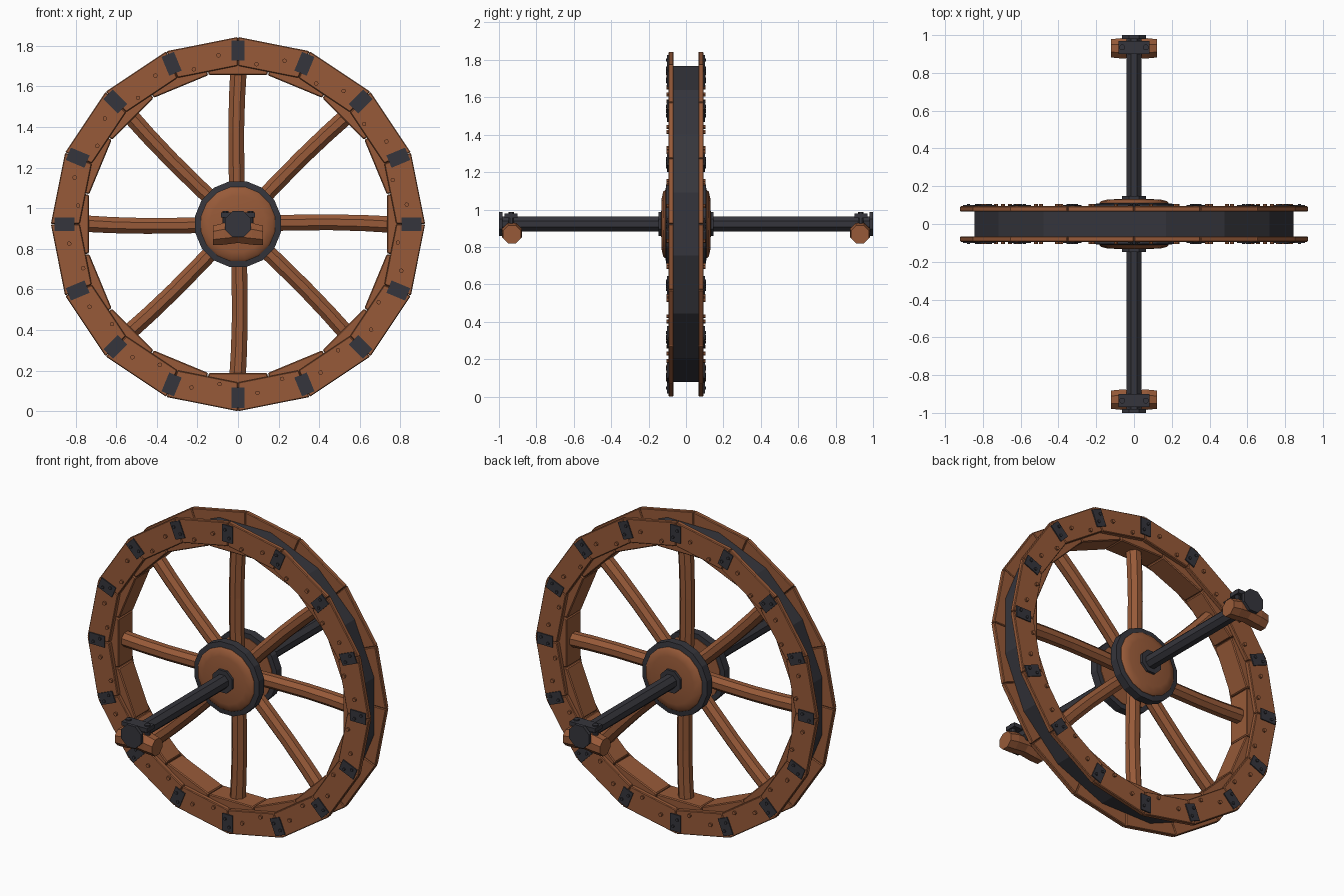
import bpy, bmesh, math
from mathutils import Matrix, Vector

cube = bpy.data.objects.get("Cube")
if cube:
    bpy.data.objects.remove(cube)

CENTRE = Matrix.Translation((0, 0, 0.922))
SEGMENTS = 16
STEP = math.tau / SEGMENTS


def material(name, colour):
    m = bpy.data.materials.new(name)
    m.use_nodes = True
    m.diffuse_color = (*colour, 1)
    bsdf = m.node_tree.nodes["Principled BSDF"]
    bsdf.inputs["Base Color"].default_value = (*colour, 1)
    bsdf.inputs["Roughness"].default_value = 0.8
    return m


WOOD = material("brown wood", (0.31, 0.102, 0.04))
IRON = material("dark iron", (0.036, 0.036, 0.045))


def finish(name, bm, mat, bevel=0, smooth=False):
    """Turn a bmesh into an object centred on the wheel hub."""
    bmesh.ops.recalc_face_normals(bm, faces=bm.faces)
    mesh = bpy.data.meshes.new(name)
    bm.to_mesh(mesh)
    bm.free()
    mesh.materials.append(mat)
    obj = bpy.data.objects.new(name, mesh)
    obj.matrix_world = CENTRE
    bpy.context.collection.objects.link(obj)
    if bevel:
        mod = obj.modifiers.new("worn edges", "BEVEL")
        mod.width, mod.segments = bevel, 1
    if smooth:
        bpy.ops.object.select_all(action="DESELECT")
        obj.select_set(True)
        bpy.context.view_layer.objects.active = obj
        bpy.ops.object.shade_smooth_by_angle(angle=math.radians(40))
    return obj


def polar(r, angle, y):
    return Vector((r * math.cos(angle), y, r * math.sin(angle)))


def spin(angle):
    return Matrix.Rotation(-angle, 4, "Y")


def add_box(bm, matrix, size):
    bmesh.ops.create_cube(bm, size=1, matrix=matrix @ Matrix.Diagonal((*size, 1)))


def add_rod(bm, matrix, radius, length, sides=8):
    """Add a cylinder lying along y (before the matrix)."""
    turn = Matrix.Rotation(math.pi / 2, 4, "X") @ Matrix.Rotation(math.pi / sides, 4, "Z")
    bmesh.ops.create_cone(bm, cap_ends=True, segments=sides, radius1=radius,
                          radius2=radius, depth=length, matrix=matrix @ turn)


def ring_blocks(name, inner, outer, y0, y1, start, gap, mat, bevel=0):
    """Ring of straight blocks, radii measured at the joints."""
    bm = bmesh.new()
    for i in range(SEGMENTS):
        a, b = start + i * STEP, start + (i + 1) * STEP
        side = (polar(1, b, 0) - polar(1, a, 0)).normalized() * gap
        section = [polar(inner, a, 0) + side, polar(outer, a, 0) + side,
                   polar(outer, b, 0) - side, polar(inner, b, 0) - side]
        low, high = [[bm.verts.new(p + Vector((0, y, 0))) for p in section] for y in (y0, y1)]
        bm.faces.new(low)
        bm.faces.new(high)
        for k in range(4):
            n = (k + 1) % 4
            bm.faces.new((low[k], low[n], high[n], high[k]))
    return finish(name, bm, mat, bevel)


def loft(bm, rings):
    """Skin closed rings of points and cap both ends."""
    rows = [[bm.verts.new(p) for p in ring] for ring in rings]
    n = len(rows[0])
    for low, high in zip(rows, rows[1:]):
        for k in range(n):
            bm.faces.new((low[k], low[(k + 1) % n], high[(k + 1) % n], high[k]))
    bm.faces.new(rows[0])
    bm.faces.new(rows[-1])


def lathe(name, profile, sides, mat, smooth=False):
    bm = bmesh.new()
    loft(bm, [[polar(r, (k + 0.5) * math.tau / sides, y) for k in range(sides)]
              for r, y in profile])
    return finish(name, bm, mat, smooth=smooth)


def add_beam(bm, matrix, path, sides=8):
    """Add a bent log along x; path holds (x, z, radius)."""
    loft(bm, [[matrix @ Vector((x, r * math.cos((k + 0.5) * math.tau / sides),
                                z + r * math.sin((k + 0.5) * math.tau / sides)))
               for k in range(sides)] for x, z, r in path])


# Rim: inner wooden blocks and iron tyre, with joints between the spokes
ring_blocks("rim_blocks", 0.748, 0.845, -0.068, 0.068, STEP / 2, 0.002, WOOD, 0.005)
ring_blocks("iron_tyre", 0.835, 0.862, -0.066, 0.066, STEP / 2, 0, IRON)

# Spokes, each slightly bent
bm = bmesh.new()
for i in range(8):
    add_beam(bm, spin(i * math.tau / 8),
             [(0.05, 0, 0.042), (0.25, 0.007, 0.042), (0.45, 0.009, 0.042),
              (0.62, 0.005, 0.043), (0.75, -0.002, 0.044)])
finish("spokes", bm, WOOD)

# Axle
bm = bmesh.new()
add_rod(bm, Matrix(), 0.043, 1.98)
finish("axle", bm, IRON)

for s, label in ((-1, "front"), (1, "back")):
    # Side planks of the rim, with joints on the spokes
    ring_blocks(label + "_rim_planks", 0.78, 0.922, s * 0.066, s * 0.094, 0, 0.001, WOOD, 0.004)

    # Iron plates over the joints, with rivets, and pegs in the planks
    plates, rivets, pegs = bmesh.new(), bmesh.new(), bmesh.new()
    for i in range(SEGMENTS):
        a = i * STEP
        place = spin(a) @ Matrix.Translation((0.855, s * 0.096, 0))
        add_box(plates, place, (0.1, 0.009, 0.066))
        for d in (-1, 1):
            add_rod(rivets, place @ Matrix.Translation((d * 0.022, s * 0.005, d * 0.014)), 0.009, 0.012)
            peg = spin(a + d * 0.115) @ Matrix.Translation((0.815 + d * 0.022, s * 0.097, 0))
            add_rod(pegs, peg, 0.011, 0.016)
    finish(label + "_joint_plates", plates, IRON)
    finish(label + "_plate_rivets", rivets, IRON)
    finish(label + "_plank_pegs", pegs, WOOD)

    # Hub: iron hoop around a domed wooden disc
    lathe(label + "_hub_hoop", [(0.185, s * 0.058), (0.215, s * 0.058),
                                (0.215, s * 0.106), (0.185, s * 0.11)], 16, IRON)
    lathe(label + "_hub_disc", [(0.186, s * 0.054), (0.186, s * 0.112), (0.176, s * 0.122),
                                (0.14, s * 0.13), (0.05, s * 0.133)], 16, WOOD, True)

    # Collar by the hub and cap on the axle end
    bm = bmesh.new()
    add_rod(bm, Matrix.Translation((0, s * 0.134, 0)), 0.07, 0.026)
    finish(label + "_axle_collar", bm, IRON)
    bm = bmesh.new()
    add_rod(bm, Matrix.Translation((0, s * 0.99, 0)), 0.07, 0.02)
    finish(label + "_axle_cap", bm, IRON)

    # Wooden cross handle hung below the axle end
    bm = bmesh.new()
    add_beam(bm, Matrix.Translation((0, s * 0.93, -0.05)),
             [(-0.122, -0.006, 0.052), (-0.07, 0.002, 0.058), (0, 0.008, 0.055),
              (0.07, 0.002, 0.058), (0.122, -0.006, 0.052)])
    finish(label + "_handle", bm, WOOD)

    # Bracket clamping the handle to the axle
    bm = bmesh.new()
    add_box(bm, Matrix.Translation((0, s * 0.935, 0.045)), (0.166, 0.07, 0.024))
    for x in (-0.062, 0.062):
        upright = Matrix.Translation((x, s * 0.935, 0.02)) @ Matrix.Rotation(math.pi / 2, 4, "X")
        add_rod(bm, upright, 0.016, 0.09)
    finish(label + "_handle_bracket", bm, IRON)
